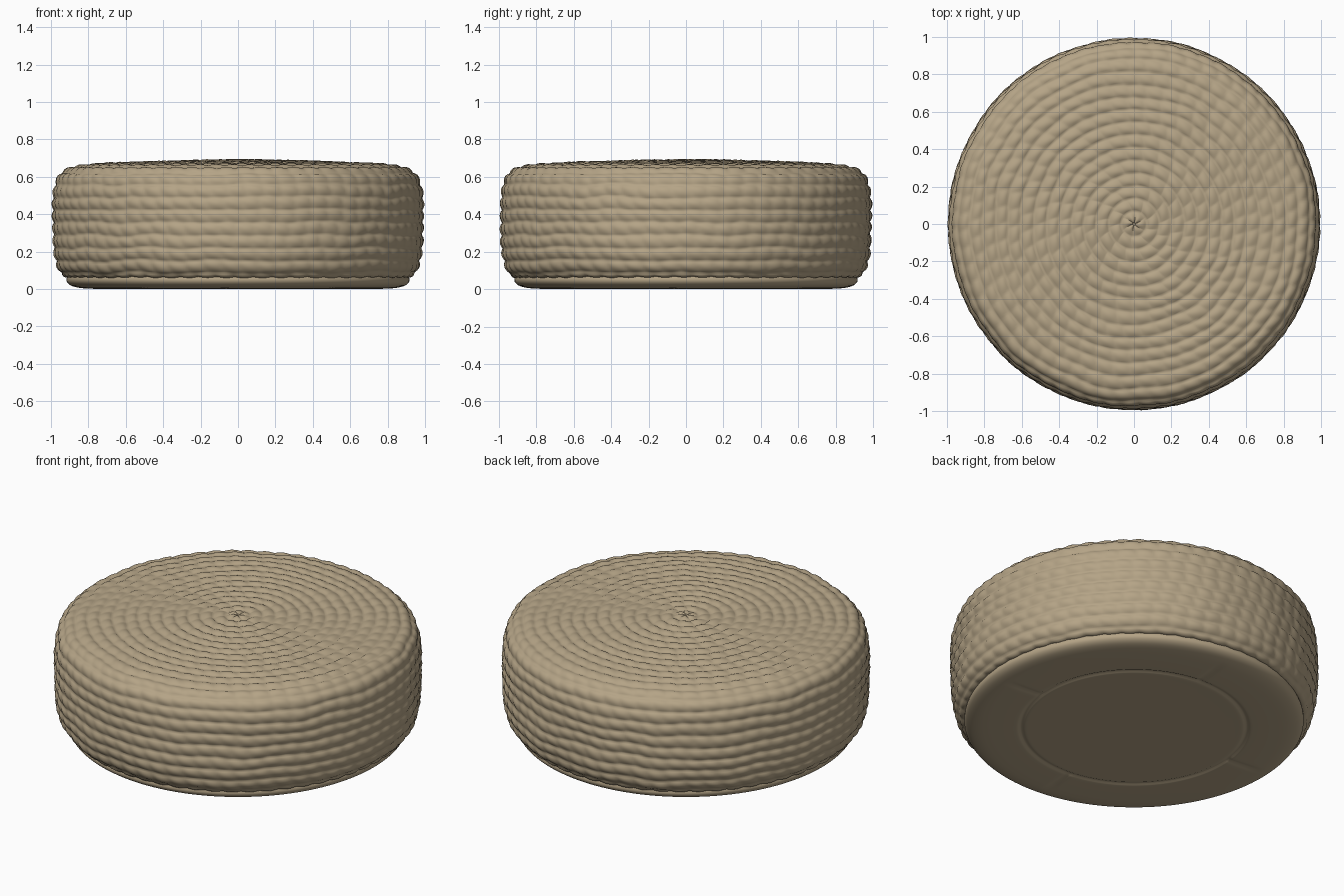
import bpy, bmesh, math, random
from mathutils import Vector, noise

if "Cube" in bpy.data.objects:
    bpy.data.objects.remove(bpy.data.objects["Cube"])

random.seed(4)
TAU = 2 * math.pi

tan = bpy.data.materials.new("tan wool")
tan.diffuse_color = (0.46, 0.37, 0.24, 1)
tan.use_nodes = True
tan.node_tree.nodes["Principled BSDF"].inputs["Base Color"].default_value = tan.diffuse_color


def smooth_profile(pts, rounds=3):
    # corner cutting that keeps both end points
    for _ in range(rounds):
        out = [pts[0]]
        for a, b in zip(pts, pts[1:]):
            out += [a.lerp(b, 0.25), a.lerp(b, 0.75)]
        pts = out + [pts[-1]]
    return pts


def resample(pts, n):
    # evenly spaced (point, outward normal) pairs along the profile
    acc = [0.0]
    for a, b in zip(pts, pts[1:]):
        acc.append(acc[-1] + (b - a).length)
    out, k = [], 0
    for i in range(n + 1):
        s = acc[-1] * i / n
        while k < len(pts) - 2 and acc[k + 1] < s:
            k += 1
        t = (s - acc[k]) / max(acc[k + 1] - acc[k], 1e-9)
        d = (pts[min(k + 2, len(pts) - 1)] - pts[max(k - 1, 0)]).normalized()
        out.append((pts[k].lerp(pts[k + 1], t), Vector((d.y, -d.x))))
    return out


def lathe(name, samples, seg, offset):
    # spin the profile, pushing each point along its normal by offset(i, angle, point)
    bm = bmesh.new()
    rings = []
    for i, (p, n) in enumerate(samples):
        if p.x < 1e-4:
            rings.append([bm.verts.new((0, 0, p.y))] * seg)
            continue
        ring = []
        for j in range(seg):
            a = TAU * j / seg
            q = p + n * offset(i, a, p)
            r = max(q.x, 0.001)
            ring.append(bm.verts.new((r * math.cos(a), r * math.sin(a), q.y)))
        rings.append(ring)
    for lo, hi in zip(rings, rings[1:]):
        for j in range(seg):
            k = (j + 1) % seg
            vs = list(dict.fromkeys((lo[j], lo[k], hi[k], hi[j])))
            bm.faces.new(vs)
    bmesh.ops.recalc_face_normals(bm, faces=bm.faces)
    for f in bm.faces:
        f.smooth = True
    me = bpy.data.meshes.new(name)
    bm.to_mesh(me)
    bm.free()
    me.materials.append(tan)
    ob = bpy.data.objects.new(name, me)
    bpy.context.collection.objects.link(ob)
    return ob


# Knitted cover: rows of stitches following the profile from hem to top centre
ROWS, PER = 23, 8
cover_pts = [Vector(p) for p in (
    (0.88, 0.075), (0.935, 0.07), (0.965, 0.13), (0.983, 0.22), (0.985, 0.38),
    (0.983, 0.52), (0.955, 0.615), (0.89, 0.65), (0.76, 0.664),
    (0.5, 0.674), (0.2, 0.682), (0, 0.684))]
cover = resample(smooth_profile(cover_pts), ROWS * PER)
phase = [random.random() * TAU for _ in range(ROWS + 1)]


def stitch(i, a, p):
    wob = noise.noise(Vector((p.x * math.cos(a), p.x * math.sin(a), p.y)) * 5)
    u = i / PER + 0.22 * wob * min(1, p.x * 2)
    row = max(0, min(ROWS, int(math.floor(u))))
    t = u - math.floor(u)
    ridge = abs(math.sin(math.pi * t ** 1.2)) ** 0.7
    count = max(6, round(TAU * cover[min(row * PER, ROWS * PER)][0].x / 0.095))
    lump = abs(math.sin(count * a / 2 + phase[row] + 1.0 * t))
    return ridge * (0.007 + 0.007 * lump) + 0.004 * wob - 0.002


lathe("knitted_cover", cover, 480, stitch)

# Smooth base panel with a round seam and four short radial seams underneath
base_pts = [Vector(p) for p in (
    (0, 0.002), (0.5, 0.002), (0.8, 0.0), (0.885, 0.012), (0.917, 0.035),
    (0.918, 0.06), (0.90, 0.085))]
base = resample(smooth_profile(base_pts), 100)


def seam(i, a, p):
    d = -0.008 * math.exp(-((p.x - 0.61) / 0.012) ** 2)
    if 0.61 < p.x < 0.85:
        b = (a - math.pi / 4 + math.pi / 4) % (math.pi / 2) - math.pi / 4
        fade = min(1, (0.85 - p.x) / 0.1)
        d -= 0.007 * fade * math.exp(-(b * p.x / 0.014) ** 2)
    return max(d, -0.009)


base_ob = lathe("base_panel", base, 240, seam)
base_ob.rotation_euler.z = math.radians(40)
